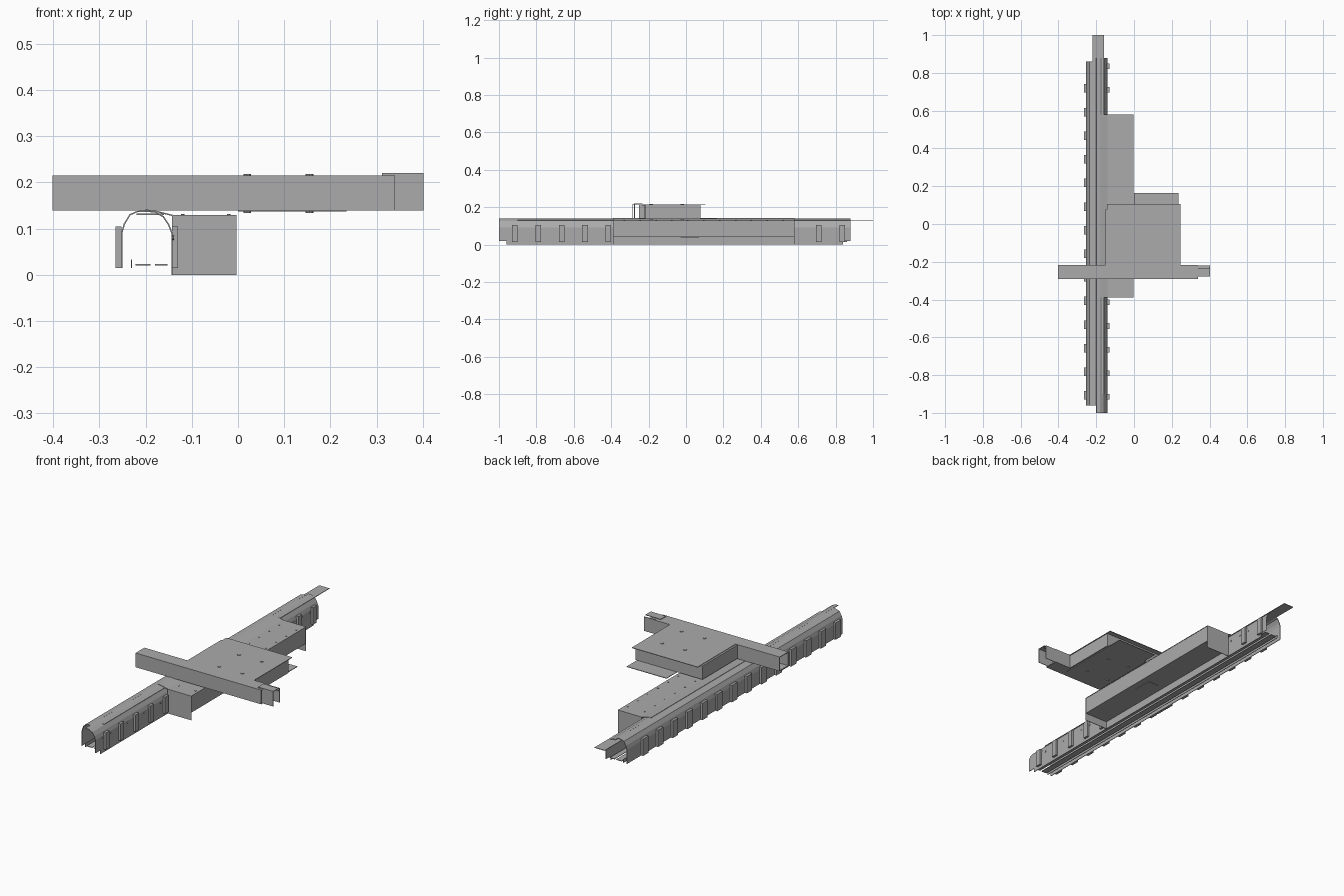
import bpy
import bmesh
from mathutils import Matrix, Vector

old = bpy.data.objects.get("Cube")
if old:
    bpy.data.objects.remove(old, do_unlink=True)

grey = bpy.data.materials.new("plain_grey")
grey.use_nodes = True
COLOUR = (0.41, 0.41, 0.41, 1)
grey.diffuse_color = COLOUR
grey.node_tree.nodes["Principled BSDF"].inputs["Base Color"].default_value = COLOUR
T = 0.003  # sheet thickness


def finish(name, bm):
    bmesh.ops.recalc_face_normals(bm, faces=bm.faces)
    mesh = bpy.data.meshes.new(name)
    bm.to_mesh(mesh)
    bm.free()
    mesh.materials.append(grey)
    ob = bpy.data.objects.new(name, mesh)
    bpy.context.collection.objects.link(ob)
    return ob


def add_box(bm, x, y, z):
    size = Vector((x[1] - x[0], y[1] - y[0], z[1] - z[0]))
    mid = Vector((x[0] + x[1], y[0] + y[1], z[0] + z[1])) / 2
    bmesh.ops.create_cube(bm, size=1, matrix=Matrix.Translation(mid) @ Matrix.Diagonal(size).to_4x4())


def boxes(name, *items):
    bm = bmesh.new()
    for item in items:
        add_box(bm, *item)
    return finish(name, bm)


def discs(name, points, radius, depth, axis="Z"):
    bm = bmesh.new()
    turn = Matrix.Rotation(1.5708, 4, "Y") if axis == "X" else Matrix()
    for p in points:
        bmesh.ops.create_cone(bm, cap_ends=True, segments=10, radius1=radius, radius2=radius,
                              depth=depth, matrix=Matrix.Translation(p) @ turn)
    return finish(name, bm)


def sheet(name, profile, y0, y1):
    """Bent sheet: an x-z profile swept along y and thickened."""
    bm = bmesh.new()
    rows = [[bm.verts.new((x, y, z)) for x, z in profile] for y in (y0, y1)]
    for i in range(len(profile) - 1):
        bm.faces.new((rows[0][i], rows[0][i + 1], rows[1][i + 1], rows[1][i]))
    ob = finish(name, bm)
    mod = ob.modifiers.new("thickness", "SOLIDIFY")
    mod.thickness = T
    mod.offset = 0
    return ob


# Long rail: two bent side covers meeting on top
sheet("rail_right_cover", [(-0.252, 0.015), (-0.252, 0.09), (-0.246, 0.11), (-0.234, 0.13),
                           (-0.218, 0.137), (-0.2, 0.138)], -0.96, 0.86)
sheet("rail_left_cover", [(-0.143, 0.02), (-0.143, 0.09), (-0.15, 0.108), (-0.162, 0.126),
                          (-0.18, 0.136), (-0.2, 0.138)], -1, 0.88)
boxes("rail_left_skirt", ((-0.1445, -0.1415), (-0.96, 0.84), (0, 0.02)))
sheet("rail_inner_strip", [(-0.22, 0.131), (-0.16, 0.131)], -0.9, 1)

# Rail floor strips and guide
boxes("rail_floor",
      ((-0.222, -0.19), (-0.96, 0.86), (0.02, 0.023)),
      ((-0.18, -0.153), (-0.96, 0.86), (0.02, 0.023)),
      ((-0.232, -0.229), (-0.96, 0.86), (0.015, 0.033)))

# Upright stiffeners on the outside of both rail walls
ribs = [-0.93 + 0.125 * i for i in range(15)]
boxes("rail_right_ribs", *[((-0.265, -0.252), (y, y + 0.045), (0.015, 0.105)) for y in ribs if y < 0.82])
boxes("rail_left_ribs", *[((-0.143, -0.13), (y, y + 0.03), (0.015, 0.105))
                          for y in ribs if y < -0.43 or 0.59 < y < 0.83])
discs("rail_rivets", [(-0.141, -0.94 + 0.07 * i, 0.08) for i in range(26)
                      if not -0.4 < -0.94 + 0.07 * i < 0.59], 0.005, 0.004, "X")

# Side housing with sloped lid and end plates reaching the floor
boxes("housing", ((-0.143, -0.004), (-0.388, 0.578), (0.04, 0.126)))
sheet("housing_lid", [(-0.2, 0.14), (-0.18, 0.138), (-0.14, 0.128), (-0.003, 0.128)], -0.39, 0.58)
boxes("housing_end_plates", *[((-0.143, -0.003), (y, y + T), (0, 0.127)) for y in (-0.39, 0.577)])
boxes("housing_bottom_cover", ((-0.1, -0.04), (-0.03, 0.07), (0.037, 0.041)))
discs("housing_screws", [(x, -0.33 + 0.085 * i, 0.1295) for i in range(11) for x in (-0.12, -0.02)],
      0.004, 0.004)

# Flat carriage tray on top
boxes("tray_body", ((-0.152, 0.243), (-0.25, 0.078), (0.14, 0.212)))
boxes("tray_top", ((-0.142, 0.247), (-0.29, 0.105), (0.212, 0.215)))
boxes("tray_base_flange", ((0, 0.235), (-0.25, 0.165), (0.137, 0.14)))
discs("tray_bolts", [(x, y, z) for x in (0.02, 0.155) for y in (-0.02, -0.185)
                     for z in (0.137, 0.215)], 0.009, 0.006)

# Cross beam: open box section with a stepped bracket at one end
FRONT, BACK, LOW, HIGH = -0.29, -0.216, 0.139, 0.215
LENGTH = (-0.402, 0.34)
boxes("cross_beam",
      (LENGTH, (FRONT, FRONT + T), (LOW, HIGH)),
      (LENGTH, (BACK - T, BACK), (LOW, HIGH)),
      (LENGTH, (FRONT, BACK), (HIGH - T, HIGH)),
      (LENGTH, (FRONT, BACK), (LOW, LOW + T)))
boxes("cross_beam_bracket",
      ((0.312, 0.402), (-0.277, -0.274), (LOW, 0.22)),
      ((0.25, 0.402), (-0.222, -0.219), (LOW, 0.215)),
      ((0.312, 0.402), (-0.277, -0.232), (0.217, 0.22)),
      ((0.34, 0.402), (-0.235, -0.219), (0.205, 0.208)))
